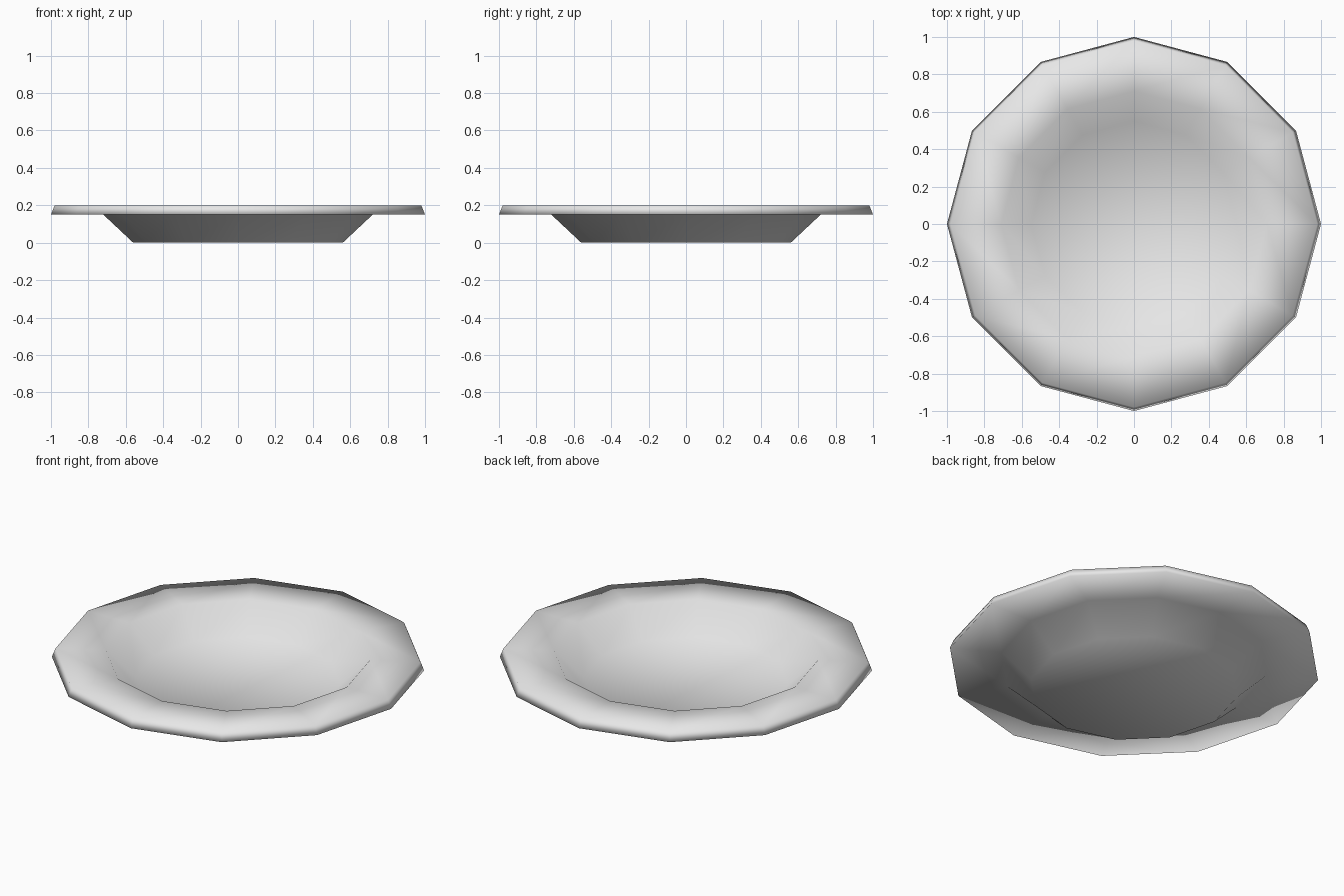
import bpy
import bmesh
from math import cos, sin, tau

cube = bpy.data.objects.get("Cube")
if cube:
    bpy.data.objects.remove(cube, do_unlink=True)

SIDES = 12

# Plate outline as (radius, height), from the foot around the rim to the inner floor
PROFILE = [(0.56, 0), (0.72, 0.15), (1, 0.15), (0.98, 0.2), (0.71, 0.2), (0.55, 0.05)]

# Plain ceramic colour
ceramic = bpy.data.materials.new("light grey ceramic")
ceramic.use_nodes = True
colour = (0.8, 0.8, 0.8, 1)
ceramic.diffuse_color = colour
ceramic.node_tree.nodes["Principled BSDF"].inputs["Base Color"].default_value = colour

# Plate: rings joined by quads, closed with flat discs below and inside
bm = bmesh.new()
rings = [[bm.verts.new((r * cos(tau * i / SIDES), r * sin(tau * i / SIDES), z))
          for i in range(SIDES)] for r, z in PROFILE]
for low, high in zip(rings, rings[1:]):
    for i in range(SIDES):
        j = (i + 1) % SIDES
        bm.faces.new((low[i], low[j], high[j], high[i]))
bm.faces.new(rings[0][::-1])
bm.faces.new(rings[-1])
bmesh.ops.recalc_face_normals(bm, faces=bm.faces)
for face in bm.faces:
    face.smooth = True

mesh = bpy.data.meshes.new("plate")
bm.to_mesh(mesh)
bm.free()
mesh.materials.append(ceramic)
plate = bpy.data.objects.new("plate", mesh)
bpy.context.collection.objects.link(plate)
